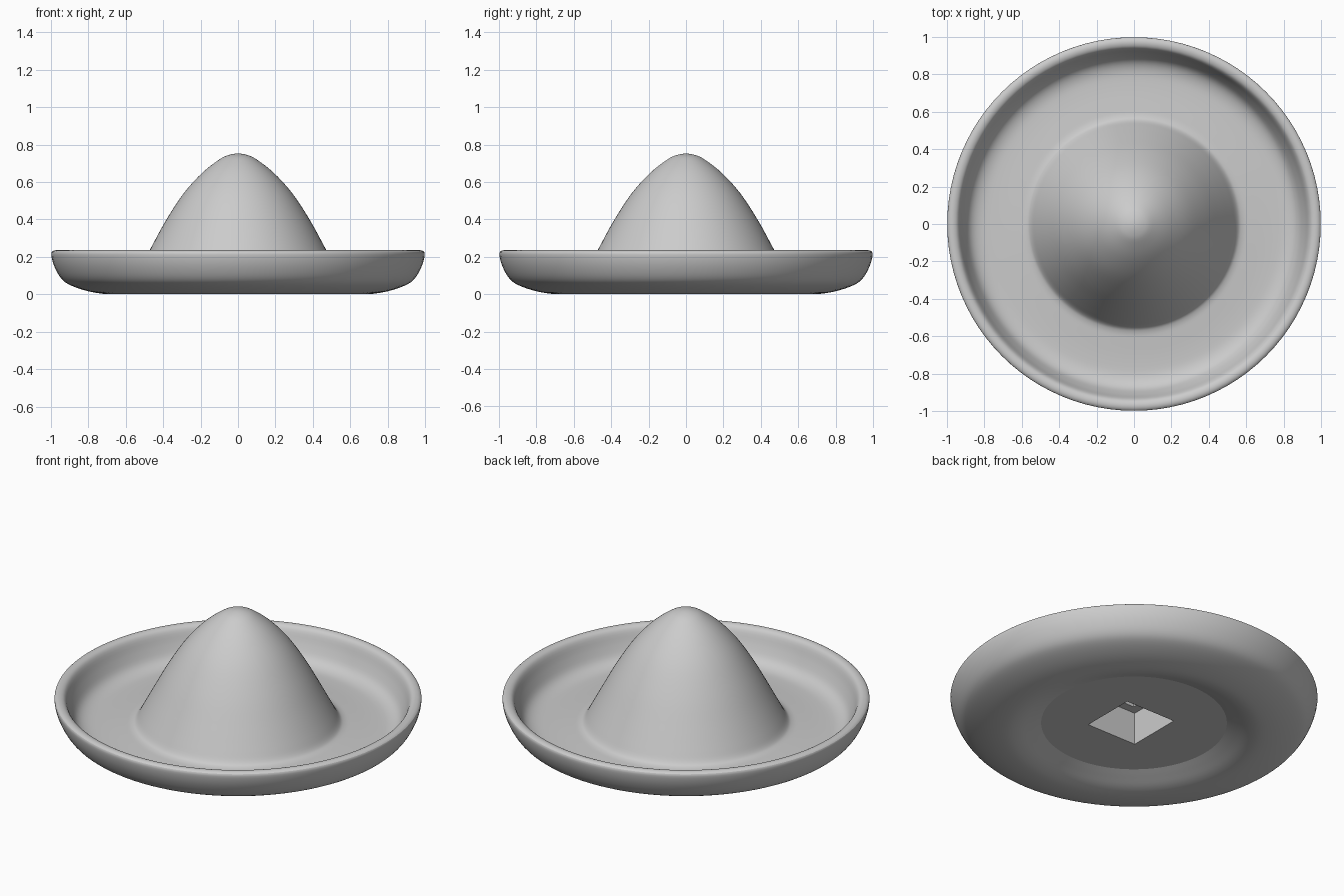
import bpy, bmesh, math
from mathutils import Vector

if "Cube" in bpy.data.objects:
    bpy.data.objects.remove(bpy.data.objects["Cube"])

SEGMENTS = 96
STEPS = 4

felt = bpy.data.materials.new("grey felt")
felt.diffuse_color = (0.6, 0.6, 0.6, 1)
felt.use_nodes = True
felt.node_tree.nodes["Principled BSDF"].inputs["Base Color"].default_value = felt.diffuse_color

# Half section of the hat, as (radius, height) from crown tip to underside recess
section = [(0, .752), (.05, .744), (.1, .72), (.19, .65), (.29, .54),
           (.385, .395), (.467, .245), (.52, .145), (.552, .088), (.58, .07), (.63, .064),
           (.74, .057), (.82, .06), (.875, .088), (.91, .15), (.936, .215),
           (.96, .234), (.987, .232), (.998, .212), (.982, .15), (.945, .085),
           (.895, .048), (.8, .016), (.7, .001), (.63, .009), (.56, .034), (.505, .056)]


def smooth_curve(points):
    """Catmull-Rom curve through the section points."""
    pts = [Vector(p) for p in points]
    pts = [Vector((-pts[1].x, pts[1].y))] + pts + [2 * pts[-1] - pts[-2]]
    out = []
    for a, b, c, d in zip(pts, pts[1:], pts[2:], pts[3:]):
        for i in range(STEPS):
            t = i / STEPS
            out.append(.5 * (2 * b + (c - a) * t + (2 * a - 5 * b + 4 * c - d) * t * t
                             + (3 * b - a - 3 * c + d) * t ** 3))
    return out + [pts[-2]]


def add_object(name, bm):
    bmesh.ops.recalc_face_normals(bm, faces=bm.faces)
    mesh = bpy.data.meshes.new(name)
    bm.to_mesh(mesh)
    bm.free()
    mesh.materials.append(felt)
    obj = bpy.data.objects.new(name, mesh)
    bpy.context.collection.objects.link(obj)
    return obj


# Hat body: crown, dished brim and flat underside plate in one revolved solid
bm = bmesh.new()
curve = smooth_curve(section)
tip = bm.verts.new((0, 0, curve[0].y))
rings = []
for p in curve[1:]:
    rings.append([bm.verts.new((p.x * math.cos(a), p.x * math.sin(a), max(p.y, 0)))
                  for a in (2 * math.pi * k / SEGMENTS for k in range(SEGMENTS))])
for k in range(SEGMENTS):
    n = (k + 1) % SEGMENTS
    bm.faces.new((tip, rings[0][k], rings[0][n]))
    for upper, lower in zip(rings, rings[1:]):
        bm.faces.new((upper[k], lower[k], lower[n], upper[n]))
bm.faces.new(rings[-1])
hat = add_object("hat", bm)


# Stepped square socket in the underside plate
def cut_socket(name, side, bottom, top):
    bm = bmesh.new()
    bmesh.ops.create_cube(bm, size=1)
    bmesh.ops.scale(bm, vec=(side, side, top - bottom), verts=bm.verts)
    bmesh.ops.translate(bm, vec=(.013, -.01, (top + bottom) / 2), verts=bm.verts)
    cutter = add_object(name, bm)
    cutter.hide_render = True
    mod = hat.modifiers.new(name, 'BOOLEAN')
    mod.operation = 'DIFFERENCE'
    mod.solver = 'EXACT'
    mod.object = cutter
    bpy.context.view_layer.objects.active = hat
    bpy.ops.object.modifier_apply(modifier=name)
    bpy.data.objects.remove(cutter)


cut_socket("wide_socket", .33, -.1, .25)
cut_socket("narrow_socket", .23, .2, .40)

# Smooth felt with crisp plate and socket edges
bpy.ops.object.select_all(action='DESELECT')
hat.select_set(True)
bpy.context.view_layer.objects.active = hat
bpy.ops.object.shade_smooth_by_angle(angle=math.radians(22))
